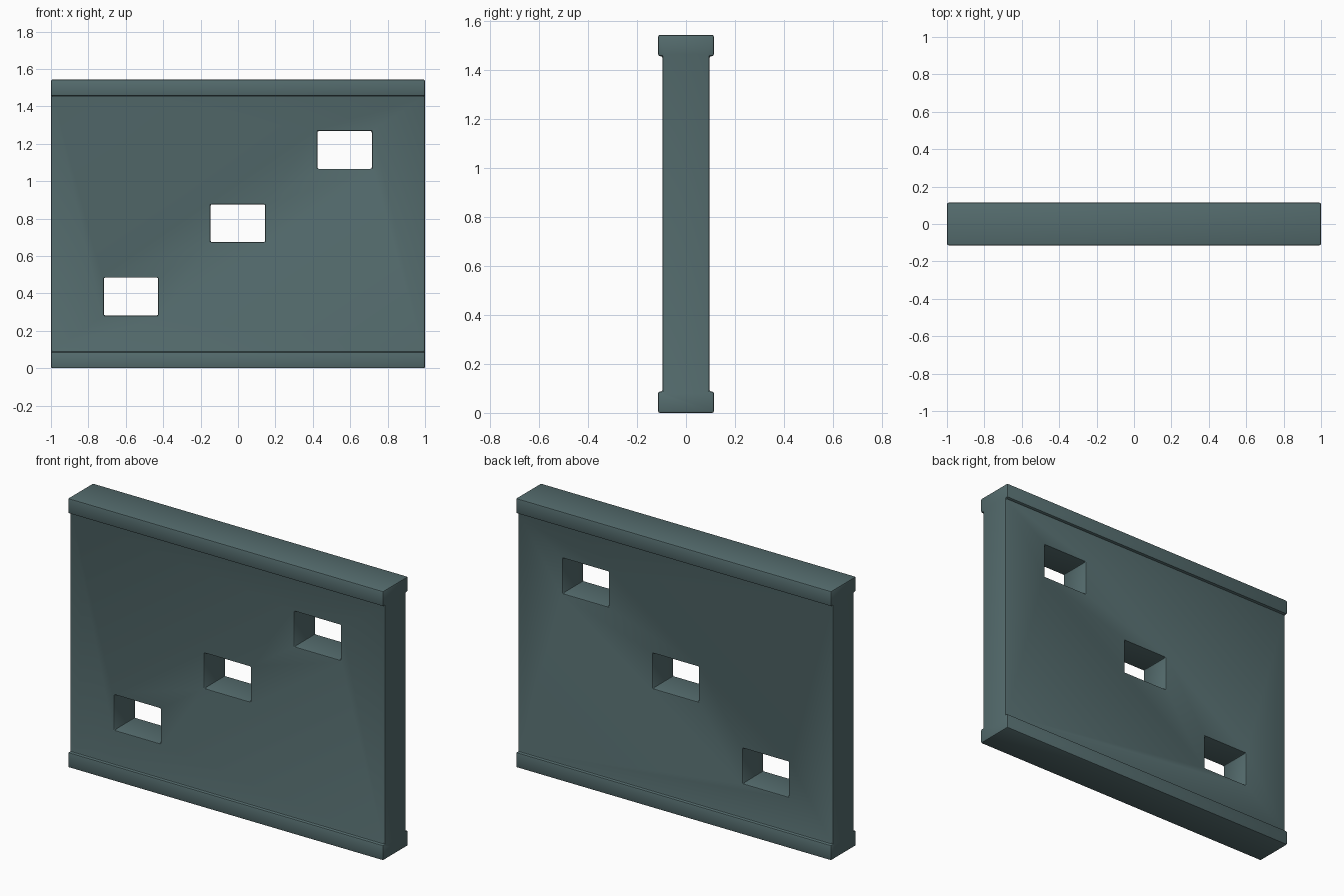
import bpy, bmesh

if "Cube" in bpy.data.objects:
    bpy.data.objects.remove(bpy.data.objects["Cube"])

H = 1.543            # wall height
RAIL_Y, WALL_Y = 0.114, 0.096   # half depths of trim and wall
RAIL_H = 0.087

mat = bpy.data.materials.new("slate grey green")
mat.diffuse_color = (0.09, 0.15, 0.155, 1)
mat.use_nodes = True
mat.node_tree.nodes["Principled BSDF"].inputs["Base Color"].default_value = mat.diffuse_color


def make(name, bm):
    bmesh.ops.recalc_face_normals(bm, faces=bm.faces)
    me = bpy.data.meshes.new(name)
    bm.to_mesh(me)
    bm.free()
    ob = bpy.data.objects.new(name, me)
    bpy.context.collection.objects.link(ob)
    me.materials.append(mat)
    return ob


# wall: I-shaped profile with top and bottom trim, swept along x
half = [(RAIL_Y, 0), (RAIL_Y, RAIL_H), (WALL_Y, RAIL_H),
        (WALL_Y, H - RAIL_H), (RAIL_Y, H - RAIL_H), (RAIL_Y, H)]
profile = half + [(-y, z) for y, z in reversed(half)]
bm = bmesh.new()
face = bm.faces.new([bm.verts.new((-1, y, z)) for y, z in profile])
ext = bmesh.ops.extrude_face_region(bm, geom=[face])
bmesh.ops.translate(bm, vec=(2, 0, 0),
                    verts=[v for v in ext["geom"] if isinstance(v, bmesh.types.BMVert)])
wall = make("wall", bm)

# diagonal row of three window openings
bm = bmesh.new()
for i in (-1, 0, 1):
    cube = bmesh.ops.create_cube(bm, size=1)["verts"]
    bmesh.ops.scale(bm, vec=(0.291, 0.6, 0.202), verts=cube)
    bmesh.ops.translate(bm, vec=(i * 0.571 - 0.001, 0, 0.775 + i * 0.392), verts=cube)
cutter = make("window_cutter", bm)
cutter.hide_render = True
cutter.hide_set(True)

cut = wall.modifiers.new("windows", "BOOLEAN")
cut.operation = "DIFFERENCE"
cut.solver = "EXACT"
cut.object = cutter

# small softened edges
bev = wall.modifiers.new("edges", "BEVEL")
bev.width = 0.008
bev.segments = 2
bev.limit_method = "ANGLE"

bpy.context.view_layer.objects.active = wall
wall.select_set(True)
for m in ("windows", "edges"):
    bpy.ops.object.modifier_apply(modifier=m)
bpy.data.objects.remove(cutter)
bpy.ops.object.shade_smooth_by_angle()
